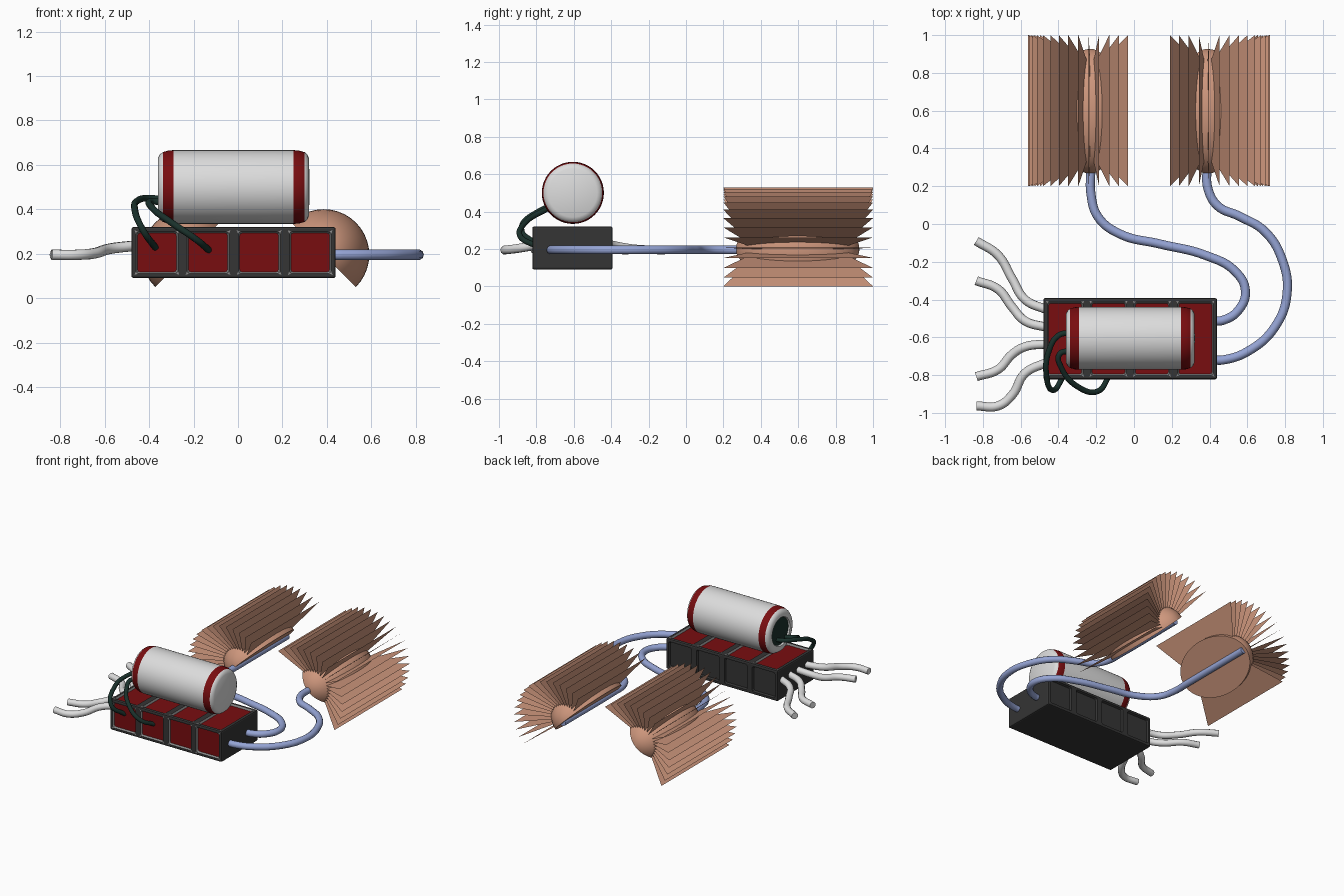
import bpy, bmesh, math
from mathutils import Vector, Matrix

if "Cube" in bpy.data.objects:
    bpy.data.objects.remove(bpy.data.objects["Cube"])


def material(name, rgb):
    m = bpy.data.materials.new(name)
    m.diffuse_color = (*rgb, 1)
    m.use_nodes = True
    m.node_tree.nodes["Principled BSDF"].inputs["Base Color"].default_value = m.diffuse_color
    return m


TAN = material("copper_tan", (0.62, 0.31, 0.205))
BLUE = material("pipe_blue", (0.30, 0.37, 0.66))
WHITE = material("tank_white", (0.72, 0.72, 0.72))
RED = material("dark_red", (0.19, 0.004, 0.005))
DARK = material("charcoal", (0.035, 0.035, 0.035))
GREY = material("rim_grey", (0.27, 0.27, 0.27))
GREEN = material("wire_green", (0.010, 0.030, 0.024))


def finish(name, bm, mats, smooth=None):
    bmesh.ops.recalc_face_normals(bm, faces=bm.faces[:])
    me = bpy.data.meshes.new(name)
    bm.to_mesh(me)
    bm.free()
    ob = bpy.data.objects.new(name, me)
    bpy.context.collection.objects.link(ob)
    for m in mats:
        me.materials.append(m)
    if smooth:
        bpy.ops.object.select_all(action='DESELECT')
        ob.select_set(True)
        bpy.context.view_layer.objects.active = ob
        bpy.ops.object.shade_smooth_by_angle(angle=math.radians(smooth))
    return ob


def tube(name, pts, radius, mat):
    """Round tube along a smooth path, converted to a mesh."""
    cu = bpy.data.curves.new(name, 'CURVE')
    cu.dimensions = '3D'
    cu.bevel_depth = radius
    cu.bevel_resolution = 3
    cu.resolution_u = 8
    cu.use_fill_caps = True
    sp = cu.splines.new('BEZIER')
    sp.bezier_points.add(len(pts) - 1)
    for bp, p in zip(sp.bezier_points, pts):
        bp.co = p
        bp.handle_left_type = bp.handle_right_type = 'AUTO'
    cu.materials.append(mat)
    ob = bpy.data.objects.new(name, cu)
    bpy.context.collection.objects.link(ob)
    bpy.ops.object.select_all(action='DESELECT')
    ob.select_set(True)
    bpy.context.view_layer.objects.active = ob
    bpy.ops.object.convert(target='MESH')
    bpy.ops.object.shade_smooth_by_angle(angle=math.radians(50))


# Battery housing: four cells with recessed panels on front, back and top
bm = bmesh.new()
bmesh.ops.create_cube(bm, size=1, matrix=Matrix.Translation((-0.02, -0.607, 0.205))
                      @ Matrix.Diagonal((0.92, 0.43, 0.23, 1)))
for x in (-0.25, -0.02, 0.21):
    bmesh.ops.bisect_plane(bm, geom=bm.verts[:] + bm.edges[:] + bm.faces[:],
                           plane_co=(x, 0, 0), plane_no=(1, 0, 0))
bm.normal_update()
cells = [f for f in bm.faces if abs(f.normal.y) > 0.9 or f.normal.z > 0.9]
bmesh.ops.inset_individual(bm, faces=cells, thickness=0.03)
walls = bmesh.ops.inset_individual(bm, faces=cells, thickness=0.009, depth=-0.014)['faces']
for f in cells:
    if f.normal.y < 0.5:
        f.material_index = 1
for f in walls:
    if f.calc_center_median().y < -0.45 or f.calc_center_median().z > 0.3:
        f.material_index = 2
box = finish("battery_housing", bm, [DARK, RED, GREY])
bev = box.modifiers.new("soft_edges", 'BEVEL')
bev.width = 0.01
bev.segments = 2
bev.limit_method = 'ANGLE'
bev.angle_limit = math.radians(75)

# Tank: lathe profile (x, radius, material of the band that follows)
PROFILE = [(-0.35, 0, 2), (-0.35, 0.1, 0), (-0.36, 0.105, 0), (-0.36, 0.13, 0),
           (-0.352, 0.147, 0), (-0.338, 0.157, 1), (-0.315, 0.164, 1), (-0.29, 0.166, 0),
           (0.25, 0.166, 1), (0.275, 0.164, 1), (0.30, 0.157, 0), (0.312, 0.147, 0),
           (0.32, 0.13, 0), (0.322, 0, 0)]
N = 48
bm = bmesh.new()
rings = []
for x, r, _ in PROFILE:
    if r == 0:
        rings.append([bm.verts.new((x, -0.605, 0.5))] * N)
    else:
        rings.append([bm.verts.new((x, -0.605 + r * math.cos(2 * math.pi * i / N),
                                    0.5 + r * math.sin(2 * math.pi * i / N))) for i in range(N)])
for k in range(len(rings) - 1):
    a, b = rings[k], rings[k + 1]
    for i in range(N):
        j = (i + 1) % N
        quad = list(dict.fromkeys([a[i], a[j], b[j], b[i]]))
        bm.faces.new(quad).material_index = PROFILE[k][2]
finish("tank", bm, [WHITE, RED, GREEN], 40)

# Fan-shaped radiators: half ellipsoid core with a fan of thin fins
CZ, R, FINS = 0.195, 0.333, 18
for label, cx, s in (("left", -0.228, -1), ("right", 0.386, 1)):
    bm = bmesh.new()
    bmesh.ops.create_uvsphere(bm, u_segments=40, v_segments=24, radius=1,
                              matrix=Matrix.Translation((cx, 0.597, CZ))
                              @ Matrix.Diagonal((0.205, 0.33, 0.205, 1))
                              @ Matrix.Rotation(math.pi / 2, 4, 'X'))
    bmesh.ops.bisect_plane(bm, geom=bm.verts[:] + bm.edges[:] + bm.faces[:],
                           plane_co=(cx, 0.597, CZ), plane_no=Vector((s, 0, 1)).normalized(),
                           clear_inner=True)
    bmesh.ops.holes_fill(bm, edges=[e for e in bm.edges if e.is_boundary])
    finish(label + "_radiator_core", bm, [TAN], 40)

    bm = bmesh.new()
    for i in range(FINS):
        a = math.radians(45 - 81 + 162 * i / (FINS - 1))
        d = Vector((s * math.cos(a), 0, math.sin(a)))
        o = Vector((cx, 0.6, CZ))
        bm.faces.new([bm.verts.new(o + d * r + Vector((0, y, 0)))
                      for r, y in ((0.03, -0.22), (R, -0.4), (R, 0.4), (0.03, 0.22))])
    finish(label + "_radiator_fins", bm, [TAN])

# Blue coolant pipes from the housing to the radiators
PIPES = {
    "left_coolant_pipe": [(0.42, -0.515), (0.47, -0.51), (0.55, -0.46), (0.59, -0.355),
                          (0.535, -0.25), (0.376, -0.165), (0.138, -0.106), (-0.074, -0.053),
                          (-0.19, 0.037), (-0.228, 0.16), (-0.228, 0.3), (-0.228, 0.9)],
    "right_coolant_pipe": [(0.42, -0.72), (0.47, -0.72), (0.61, -0.67), (0.746, -0.545),
                           (0.81, -0.37), (0.783, -0.185), (0.693, -0.04), (0.56, 0.04),
                           (0.444, 0.095), (0.392, 0.185), (0.386, 0.3), (0.386, 0.9)],
}
for name, pts in PIPES.items():
    tube(name, [(x, y, CZ) for x, y in pts], 0.024, BLUE)

# Four pale hoses leaving the left end, dropping slightly on the way out
HOSE_X = (-0.835, -0.72, -0.645, -0.577, -0.46)
HOSE_Z = (0.195, 0.195, 0.202, 0.222, 0.236)
HOSE_Y = [(-0.09, -0.165, -0.29, -0.40, -0.455),
          (-0.30, -0.345, -0.44, -0.513, -0.548),
          (-0.808, -0.77, -0.69, -0.65, -0.635),
          (-0.963, -0.963, -0.905, -0.79, -0.732)]
for i, ys in enumerate(HOSE_Y):
    tube(f"hose_{i + 1}", list(zip(HOSE_X, ys, HOSE_Z)), 0.024, WHITE)

# Green wires from the tank's left end to the first two front panels
tube("wire_1", [(-0.34, -0.575, 0.445), (-0.40, -0.59, 0.45), (-0.45, -0.67, 0.44),
                (-0.465, -0.79, 0.40), (-0.43, -0.88, 0.31), (-0.37, -0.80, 0.225)], 0.015, GREEN)
tube("wire_2", [(-0.34, -0.67, 0.43), (-0.395, -0.69, 0.435), (-0.385, -0.76, 0.405),
                (-0.30, -0.86, 0.34), (-0.19, -0.885, 0.265), (-0.13, -0.80, 0.215)], 0.015, GREEN)
